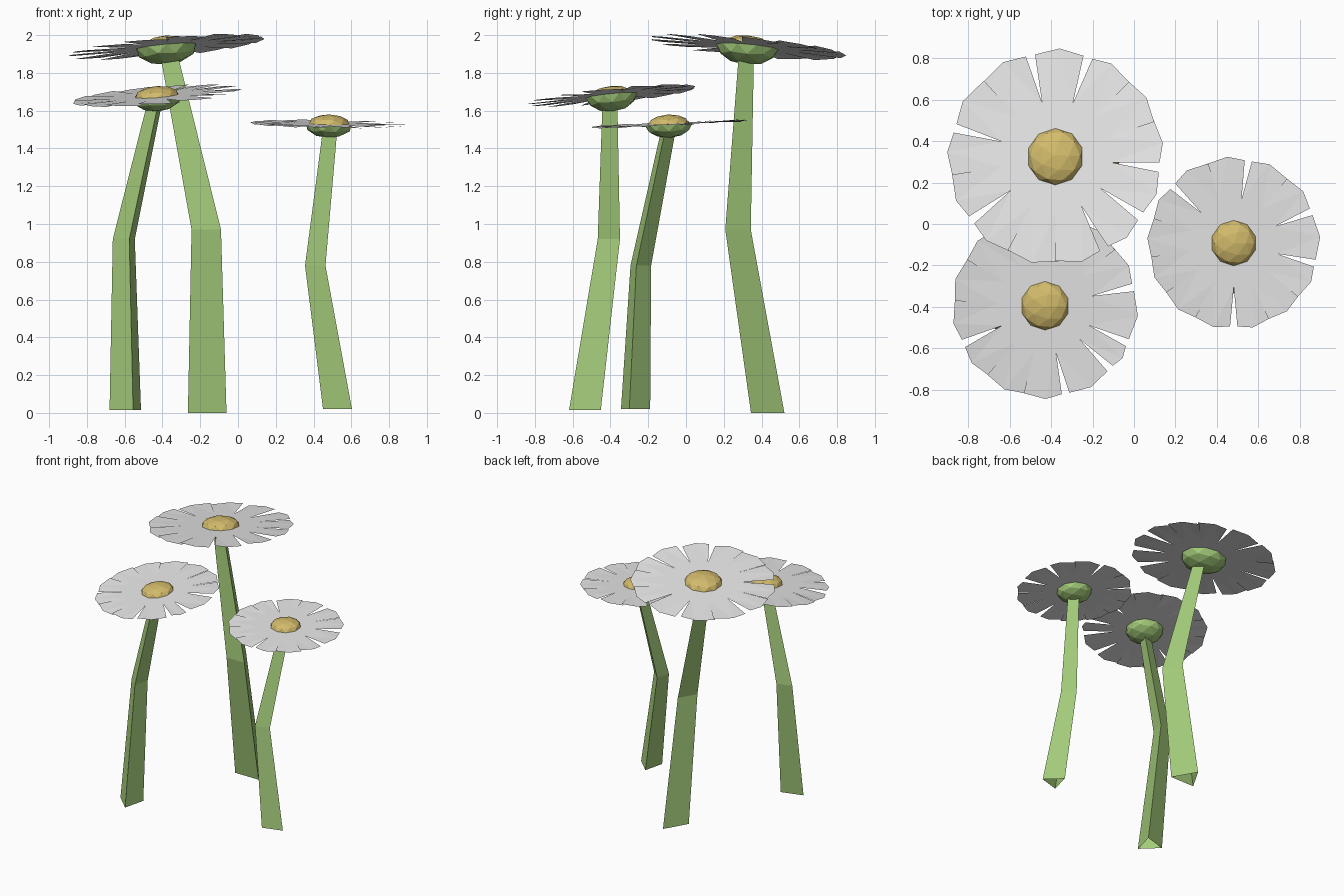
import bpy
import bmesh
from math import radians, sin, cos, pi
from mathutils import Vector, Matrix

cube = bpy.data.objects.get("Cube")
if cube:
    bpy.data.objects.remove(cube, do_unlink=True)


def material(name, rgb):
    mat = bpy.data.materials.new(name)
    mat.use_nodes = True
    mat.diffuse_color = (*rgb, 1)
    node = mat.node_tree.nodes["Principled BSDF"]
    node.inputs["Base Color"].default_value = (*rgb, 1)
    node.inputs["Roughness"].default_value = 0.9
    return mat


WHITE = material("petal white", (0.8, 0.8, 0.8))
YELLOW = material("pollen yellow", (0.65, 0.5, 0.15))
GREEN = material("stem green", (0.37, 0.6, 0.195))


def add_object(name, bm, mat, matrix=None):
    mesh = bpy.data.meshes.new(name)
    bm.to_mesh(mesh)
    bm.free()
    mesh.materials.append(mat)
    obj = bpy.data.objects.new(name, mesh)
    if matrix:
        obj.matrix_world = matrix
    bpy.context.collection.objects.link(obj)
    return obj


def add_stem(name, angle, sections):
    """Open three-sided tube through sections of (x, y, z, radius)."""
    bm = bmesh.new()
    rings = []
    for x, y, z, r in sections:
        corners = [radians(angle) + k * 2 * pi / 3 for k in range(3)]
        rings.append([bm.verts.new((x + r * cos(a), y + r * sin(a), z)) for a in corners])
    for low, high in zip(rings, rings[1:]):
        for k in range(3):
            n = (k + 1) % 3
            bm.faces.new((low[k], low[n], high[n], high[k]))
    add_object(name, bm, GREEN)


def add_half_ball(name, radius, height, mat, matrix):
    """Faceted flattened half ball; a negative height hangs downward."""
    bm = bmesh.new()
    bmesh.ops.create_icosphere(bm, subdivisions=2, radius=1)
    geom = bm.verts[:] + bm.edges[:] + bm.faces[:]
    up = 1 if height > 0 else -1
    bmesh.ops.bisect_plane(bm, geom=geom, dist=0.001, plane_co=(0, 0, 0),
                           plane_no=(0, 0, up), clear_inner=True)
    bmesh.ops.scale(bm, vec=(radius, radius, abs(height)), verts=bm.verts)
    add_object(name, bm, mat, matrix)


def add_petals(name, radius, gaps, matrix):
    """Thin pointed petals, split by open slits at the gap angles."""
    bm = bmesh.new()

    def point(r, angle, z=0.0):
        a = radians(angle)
        return bm.verts.new((radius * r * cos(a), radius * r * sin(a), z))

    for start, end in zip(gaps, gaps[1:] + [gaps[0] + 360]):
        count = max(1, round((end - start) / 27))
        step = (end - start) / count
        for k in range(count):
            a0, a1 = start + k * step, start + (k + 1) * step
            left = a0 + (2.5 if k == 0 else -0.8)
            right = a1 - (2.5 if k == count - 1 else -0.8)
            twist = 0.012 * radius
            hub = point(0, 0)
            tip = point(1.01, (a0 + a1) / 2)
            inner0, inner1 = point(0.52, a0), point(0.52, a1)
            outer0, outer1 = point(0.975, left, twist), point(0.975, right, -twist)
            bm.faces.new((hub, inner0, inner1))
            bm.faces.new((inner0, outer0, tip))
            bm.faces.new((inner0, tip, inner1))
            bm.faces.new((inner1, tip, outer1))
    add_object(name, bm, WHITE, matrix)


# Head: centre, slope along x and y, petal radius, dome and calyx sizes
flowers = {
    "tall": dict(
        centre=(-0.38, 0.325, 1.938), slope=(0.09, -0.09), radius=0.52,
        dome=(0.137, 0.06), calyx=(0.165, 0.095),
        gaps=[72, 104, 164, 217, 298, 325, 354], angle=90,
        stem=[(-0.163, 0.403, 0, 0.118), (-0.168, 0.253, 0.97, 0.09),
              (-0.362, 0.305, 1.88, 0.054)]),
    "middle": dict(
        centre=(-0.43, -0.395, 1.68), slope=(0.08, 0.1), radius=0.448,
        dome=(0.118, 0.05), calyx=(0.137, 0.085),
        gaps=[12, 205, 283, 316, 336], angle=-74,
        stem=[(-0.583, -0.523, 0.015, 0.1), (-0.595, -0.4, 0.92, 0.07),
              (-0.435, -0.397, 1.64, 0.047)]),
    "short": dict(
        centre=(0.482, -0.092, 1.53), slope=(-0.015, 0.045), radius=0.414,
        dome=(0.11, 0.05), calyx=(0.128, 0.075),
        gaps=[22, 80, 137, 270, 346], angle=-14,
        stem=[(0.514, -0.278, 0.02, 0.092), (0.4, -0.247, 0.78, 0.065),
              (0.48, -0.1, 1.49, 0.046)]),
}

for name, f in flowers.items():
    sx, sy = f["slope"]
    tilt = Vector((0, 0, 1)).rotation_difference(Vector((-sx, -sy, 1)))
    matrix = Matrix.Translation(f["centre"]) @ tilt.to_matrix().to_4x4()
    add_stem(name + "_stem", f["angle"], f["stem"])
    add_petals(name + "_petals", f["radius"], f["gaps"], matrix)
    add_half_ball(name + "_flower_centre", *f["dome"], YELLOW, matrix)
    add_half_ball(name + "_calyx", f["calyx"][0], -f["calyx"][1], GREEN, matrix)
